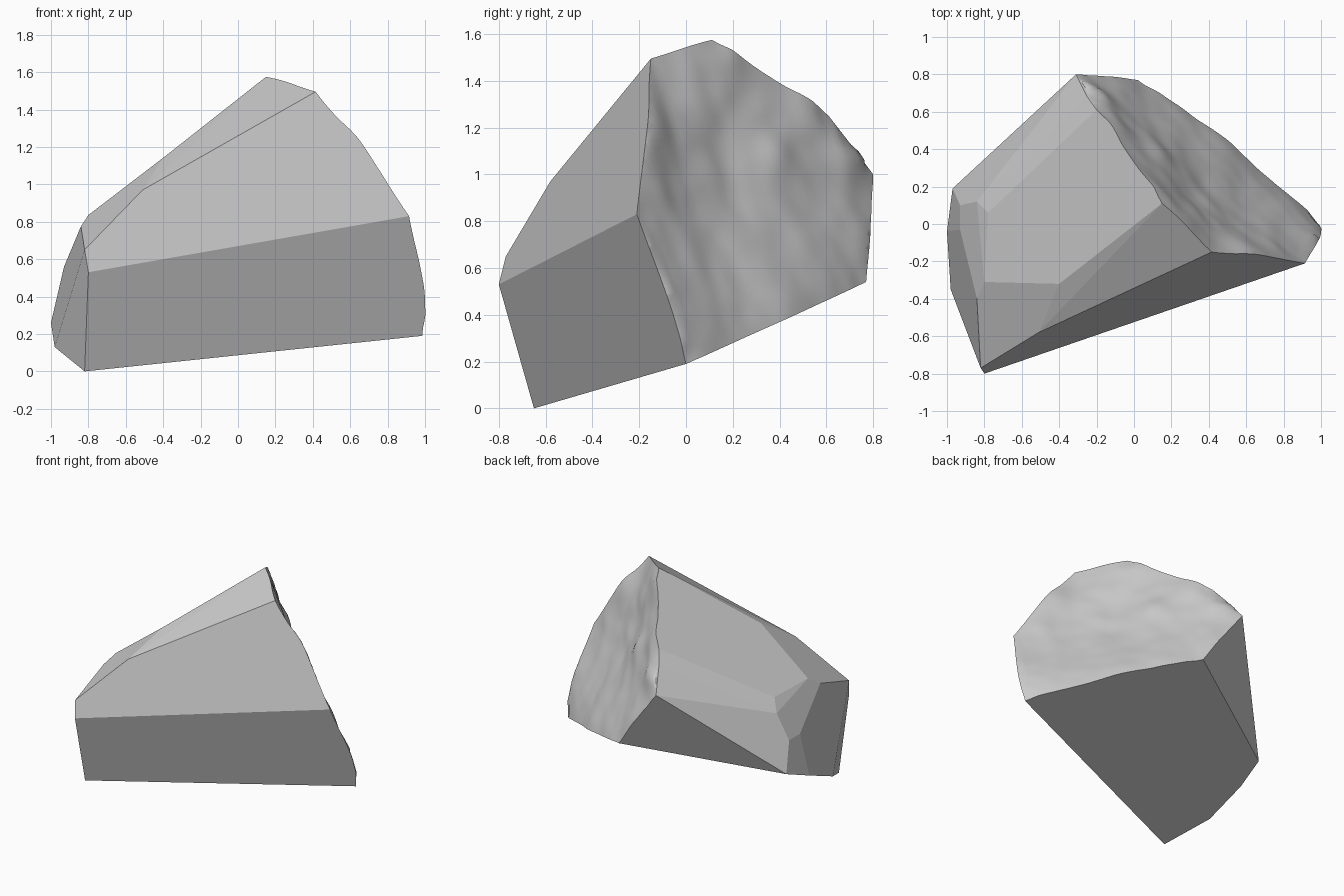
import bpy, bmesh
from mathutils import Vector, noise

if "Cube" in bpy.data.objects:
    bpy.data.objects.remove(bpy.data.objects["Cube"])

# Single stone colour
stone = bpy.data.materials.new("grey_stone")
stone.use_nodes = True
grey = (0.59, 0.59, 0.59, 1)
stone.diffuse_color = grey
bsdf = next(n for n in stone.node_tree.nodes if n.type == 'BSDF_PRINCIPLED')
bsdf.inputs["Base Color"].default_value = grey
bsdf.inputs["Roughness"].default_value = 0.8

# Corners of the cut block: base, ridge, narrow end, broken end
base = [(-.82, -.65, 0), (-.98, -.35, .13), (-1, -.04, .26), (-.97, .19, .35)]
ridge = [(-.8, -.8, .53), (-.82, -.77, .65), (-.51, -.58, .97), (-.4, -.32, 1.142)]
narrow_end = [(-.8, -.31, .836), (-.84, -.4, .775), (-.93, -.03, .56),
              (-.93, .1, .56), (-.84, .12, .747), (-.78, .06, .83)]
broken_end = [(.985, 0, .19), (.915, -.21, .83), (.415, -.15, 1.495), (.15, .11, 1.575),
              (-.2, .61, 1.25), (-.25, .68, 1.16), (-.31, .8, 1), (.02, .77, .54)]

# Broad swells and hollows of the broken face: centre, radius, height
swells = [((1, -.1, .45), .3, .04), ((.5, .44, .4), .24, .05),
          ((.82, .15, .4), .22, .025), ((.25, .6, .55), .2, .025),
          ((.65, -.13, 1.22), .15, .045), ((.78, -.1, .98), .13, .02),
          ((.1, .2, 1.5), .1, .02), ((.3, .15, 1.12), .14, -.03),
          ((.4, .2, .9), .13, -.025), ((.13, .38, 1.07), .1, .025),
          ((-.08, .55, 1.27), .13, .03), ((-.18, .72, 1.1), .12, .04),
          ((-.12, .8, .75), .13, .015)]

out = Vector((.66, .66, .37)).normalized()
across = Vector((0, 0, 1)).cross(out).normalized()
along = out.cross(across)


def relief(p):
    h = sum(a * 2.718 ** -((p - Vector(c)).length / r) ** 2 for c, r, a in swells)
    # Streaks are stronger towards the top and die out at the corners
    streak = Vector((p.dot(across) * 4.2 + p.z, p.dot(along) * 1.8, 3))
    h += (.004 + .008 * p.z) * noise.noise(streak) + .005 * noise.noise(p * 9)
    corner_gap = min((p - Vector(c)).length for c in broken_end)
    return h * min(1, corner_gap / .1)


# Flat-sided block
bm = bmesh.new()
for co in base + ridge + narrow_end + broken_end:
    bm.verts.new(co)
bmesh.ops.convex_hull(bm, input=bm.verts[:])
loose = [v for v in bm.verts if not v.link_faces]
bmesh.ops.delete(bm, geom=loose, context='VERTS')
bm.normal_update()
rough = [f for f in bm.faces if f.normal.dot(out) > .93]
for f in bmesh.ops.dissolve_faces(bm, faces=rough)["region"]:
    f.smooth = True
flat_edges = [e for e in bm.edges if not any(f.smooth for f in e.link_faces)]
bmesh.ops.dissolve_limit(bm, angle_limit=.13, verts=[], edges=flat_edges)

# Slice the broken face into a fine grid
centre = Vector((.35, .3, .8))
for axis in (across, along):
    for i in range(-32, 33):
        faces = [f for f in bm.faces if f.smooth]
        geom = set(faces)
        for f in faces:
            geom.update(f.edges, f.verts)
        bmesh.ops.bisect_plane(bm, geom=list(geom), dist=1e-5,
                               plane_co=centre + axis * i * .032, plane_no=axis)

# Roughen it; rim points slide within the neighbouring flat sides
bm.normal_update()
moves = {}
for v in bm.verts:
    if any(f.smooth for f in v.link_faces):
        d = out * relief(v.co)
        for f in v.link_faces:
            if not f.smooth:
                d -= f.normal * d.dot(f.normal)
        moves[v] = d
for v, d in moves.items():
    v.co += d
for e in bm.edges:
    e.smooth = all(f.smooth for f in e.link_faces)
bmesh.ops.recalc_face_normals(bm, faces=bm.faces[:])

mesh = bpy.data.meshes.new("broken_stone_block")
bm.to_mesh(mesh)
bm.free()
mesh.materials.append(stone)
block = bpy.data.objects.new("broken_stone_block", mesh)
bpy.context.collection.objects.link(block)
